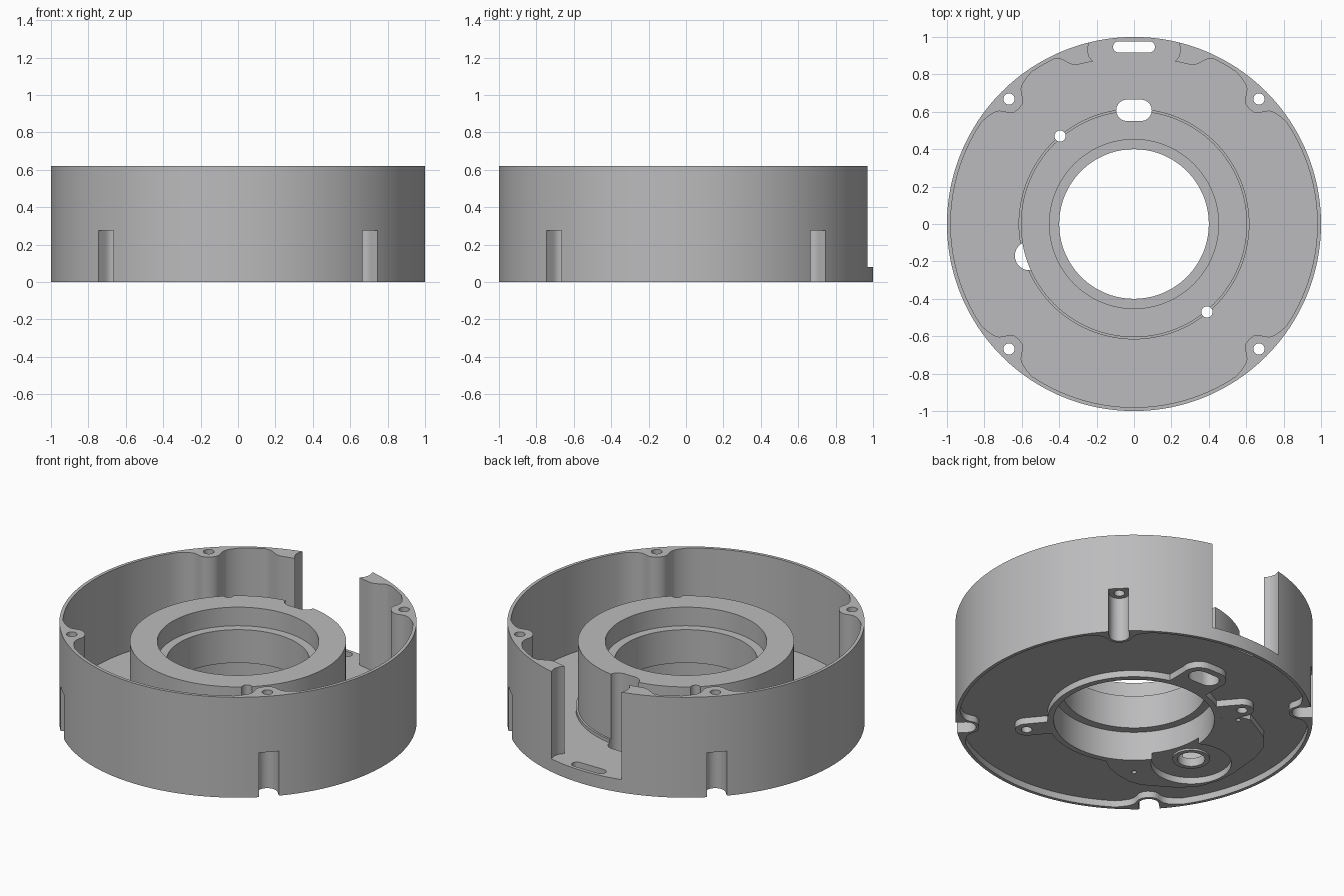
import bpy, bmesh, math
from mathutils import Vector

if "Cube" in bpy.data.objects:
    bpy.data.objects.remove(bpy.data.objects["Cube"])

grey = bpy.data.materials.new("plain grey")
grey.diffuse_color = (0.5, 0.5, 0.51, 1)
grey.use_nodes = True
grey.node_tree.nodes["Principled BSDF"].inputs["Base Color"].default_value = grey.diffuse_color


def prism(name, pts, z0, z1):
    """Extrude a closed outline from z0 to z1."""
    bm = bmesh.new()
    face = bm.faces.new([bm.verts.new((x, y, z0)) for x, y in pts])
    res = bmesh.ops.extrude_face_region(bm, geom=[face])
    top = [v for v in res["geom"] if isinstance(v, bmesh.types.BMVert)]
    bmesh.ops.translate(bm, verts=top, vec=(0, 0, z1 - z0))
    bmesh.ops.recalc_face_normals(bm, faces=bm.faces)
    me = bpy.data.meshes.new(name)
    bm.to_mesh(me)
    bm.free()
    me.materials.append(grey)
    ob = bpy.data.objects.new(name, me)
    bpy.context.collection.objects.link(ob)
    return ob


def arc(r, a0, a1, n, cx=0, cy=0):
    return [(cx + r * math.cos(math.radians(a0 + (a1 - a0) * i / n)),
             cy + r * math.sin(math.radians(a0 + (a1 - a0) * i / n))) for i in range(n + 1)]


def disc(name, r, z0, z1, cx=0, cy=0, n=128):
    return prism(name, arc(r, 0, 360, n, cx, cy)[:-1], z0, z1)


def capsule(name, a, b, r, z0, z1, n=16):
    """Rounded slot shape between two centres."""
    ang = math.degrees(math.atan2(b[1] - a[1], b[0] - a[0]))
    pts = arc(r, ang - 90, ang + 90, n, *b) + arc(r, ang + 90, ang + 270, n, *a)
    return prism(name, pts, z0, z1)


def combine(target, parts, op):
    for p in parts:
        m = target.modifiers.new(p.name, "BOOLEAN")
        m.operation, m.solver, m.object = op, "EXACT", p
        bpy.context.view_layer.objects.active = target
        bpy.ops.object.modifier_apply(modifier=m.name)
        bpy.data.objects.remove(p)


# Inner outline of the wall: arcs interrupted by screw bosses on the diagonals
WALL = 0.98
HALF = [(0.87, 0), (0.875, 0.03), (0.89, 0.052), (0.915, 0.066),
        (0.937, 0.083), (0.951, 0.108), (0.959, 0.15)]


def boss(deg):
    a = math.radians(deg)
    c, s = math.cos(a), math.sin(a)
    uv = [(u, -v) for u, v in HALF[:0:-1]] + HALF
    return [(u * c - v * s, u * s + v * c) for u, v in uv]


def inner_outline(with_gap):
    right = arc(WALL, -90, -56.2, 16) + boss(-45) + arc(WALL, -33.8, 33.8, 32) + boss(45)
    if with_gap:
        right += arc(WALL, 56.2, 64, 4)
        right += [(0.395, 0.883), (0.37, 0.872), (0.34, 0.855), (0.31, 0.85), (0.22, 0.87),
                  (0.24, 0.895), (0.25, 0.93), (0.24, 0.97), (0.24, 1.1)]
    else:
        right += arc(WALL, 56.2, 90, 16)[:-1] + [(0, WALL)]
    left = [(-x, y) for x, y in reversed(right) if abs(x) > 1e-4]
    return right + left


FLOOR, RECESS, TOP = 0.08, 0.04, 0.62

# Outer shell with open top, rear gap and underside recess
housing = disc("housing", 1.0, 0, TOP, n=192)
combine(housing, [prism("cavity", inner_outline(True), FLOOR, 1),
                  prism("underside", inner_outline(False), -1, RECESS)], "DIFFERENCE")

# Central hub with base flange, underside ring, ears and pad
pad = [(-0.1, -0.4), (-0.24, -0.5), (-0.33, -0.53), (-0.42, -0.545), (-0.5, -0.53),
       (-0.68, -0.42), (-0.76, -0.33), (-0.8, -0.22), (-0.81, -0.1), (-0.79, 0.12),
       (-0.75, 0.24), (-0.68, 0.32), (-0.5, 0.42), (-0.4, 0.4), (-0.2, 0.0)]
ears = [(0.39, -0.47), (-0.395, 0.47)]
adds = [disc("hub", 0.605, 0.06, 0.5),
        disc("flange", 0.617, 0.06, 0.1),
        disc("ring", 0.485, 0, 0.07),
        prism("pad", pad, 0, 0.065),
        capsule("slot_ear", (-0.038, 0.61), (0.038, 0.61), 0.095, 0, 0.068),
        prism("slot_web", [(-0.13, 0.4), (0.13, 0.4), (0.13, 0.6), (-0.13, 0.6)], 0, 0.066)]
adds += [capsule("ear", (x * 0.6, y * 0.6), (x, y), 0.065, 0, 0.067) for x, y in ears]
combine(housing, adds, "UNION")

# Pocket under the pad, with a small collar around its hole
combine(housing, [disc("pocket", 0.225, -1, RECESS, -0.56, -0.17, 64)], "DIFFERENCE")
combine(housing, [disc("collar", 0.104, 0.028, 0.06, -0.56, -0.17, 48)], "UNION")

# Stepped bore, slots, screw holes and outer notches
cuts = [disc("lower_bore", 0.45, -1, 0.18),
        disc("bore", 0.4, -1, 1),
        disc("upper_bore", 0.452, 0.385, 1),
        disc("pocket_hole", 0.077, -1, 0.105, -0.56, -0.17, 48),
        capsule("hub_slot", (-0.038, 0.608), (0.038, 0.608), 0.057, -1, 1),
        capsule("rear_slot", (-0.082, 0.947), (0.082, 0.947), 0.03, -1, 0.3)]
cuts += [disc("ear_hole", 0.03, -1, 1, x, y, 24) for x, y in ears]
cuts += [disc("pin_hole", 0.014, -1, 0.05, x, y, 16)
         for x, y in [(-0.447, 0.375), (-0.376, -0.447)]]
for sx in (1, -1):
    for sy in (1, -1):
        cuts.append(disc("screw_hole", 0.03, -1, 1, 0.668 * sx, 0.668 * sy, 24))
        cuts.append(capsule("notch", (0.668 * sx, 0.668 * sy), (0.8 * sx, 0.8 * sy),
                            0.057, -1, 0.275))
combine(housing, cuts, "DIFFERENCE")

bpy.ops.object.select_all(action="DESELECT")
housing.select_set(True)
bpy.context.view_layer.objects.active = housing
bpy.ops.object.shade_smooth_by_angle(angle=math.radians(30))
